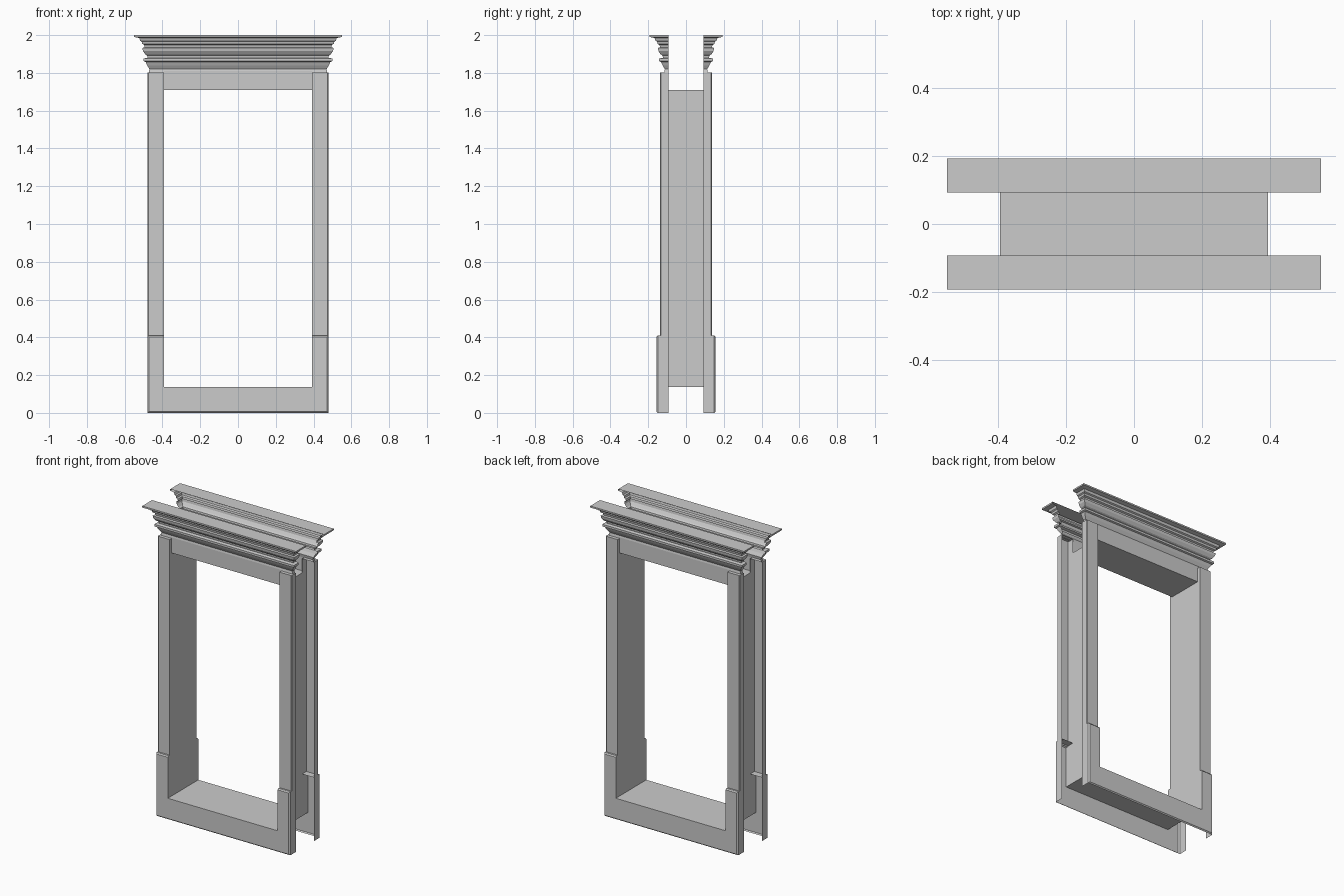
import bpy, bmesh

if "Cube" in bpy.data.objects:
    bpy.data.objects.remove(bpy.data.objects["Cube"])

BACK = 0.093           # plane where trim meets the lining
OUT, IN = 0.479, 0.393  # outer and inner half widths
SILL, HEAD = 0.138, 1.71


def make(name, rings, closed=False, skip=(), extra=(), mirror=(False, True)):
    """Skin a list of point rings; extra = additional polygons given as points."""
    bm = bmesh.new()
    rows = [[bm.verts.new(p) for p in r] for r in rings]
    n = len(rows[0])
    for k, (a, b) in enumerate(zip(rows, rows[1:])):
        for i in range(n if closed else n - 1):
            if (k, i) not in skip:
                j = (i + 1) % n
                bm.faces.new((a[i], a[j], b[j], b[i]))
    for poly in extra:
        bm.faces.new([bm.verts.new(p) for p in poly])
    bmesh.ops.remove_doubles(bm, verts=bm.verts, dist=1e-5)
    bmesh.ops.recalc_face_normals(bm, faces=bm.faces)
    me = bpy.data.meshes.new(name)
    bm.to_mesh(me)
    bm.free()
    ob = bpy.data.objects.new(name, me)
    bpy.context.collection.objects.link(ob)
    if any(mirror):
        m = ob.modifiers.new("mirror", 'MIRROR')
        m.use_axis = (mirror[0], mirror[1], False)
        m.use_mirror_merge = False
    return ob


# Reveal lining: open rectangular sleeve, facing the opening
rect = [(-IN, SILL), (IN, SILL), (IN, HEAD), (-IN, HEAD)]
lining = make("reveal_lining", [[(x, y, z) for x, z in rect] for y in (-BACK, BACK)],
              closed=True, mirror=(False, False))
lining.data.flip_normals()

# Side posts: U-section shells with a cap
sec = [(OUT, -BACK), (OUT, -0.132), (OUT - 0.005, -0.137), (IN, -0.137), (IN, -BACK)]
make("side_posts", [[(x, y, z) for x, y in sec] for z in (0.40, 1.803)],
     extra=[[(x, y, 1.803) for x, y in sec]], mirror=(True, True))

# Header board between the posts
make("header_board", [[(-IN, y, z), (IN, y, z)] for y, z in
                      ((-BACK, HEAD), (-0.118, HEAD), (-0.118, 1.81))])

# Stepped U-shaped base with chamfered outer edges, open behind and below
c = 0.007
TOP = 0.41


def base_ring(y, e):
    return [(-OUT + e, y, e), (OUT - e, y, e), (OUT - e, y, TOP - e), (IN, y, TOP - e),
            (IN, y, SILL), (-IN, y, SILL), (-IN, y, TOP - e), (-OUT + e, y, TOP - e)]


make("base_surround",
     [base_ring(-BACK, 0), base_ring(-0.156 + c, 0), base_ring(-0.156, c)],
     closed=True, skip={(0, 0)}, extra=[base_ring(-0.156, c)])

# Cornice: moulding profile (depth, height) wrapped round three sides
profile = [(0.116, 1.80), (0.112, 1.82), (0.124, 1.84), (0.132, 1.858), (0.142, 1.862),
           (0.142, 1.876), (0.122, 1.880), (0.124, 1.892), (0.134, 1.898), (0.146, 1.915),
           (0.149, 1.932), (0.137, 1.935), (0.140, 1.948), (0.150, 1.953), (0.153, 1.965),
           (0.161, 1.970), (0.166, 1.985), (0.193, 1.990), (0.193, 2.0)]
s = 0.357
rings = [[(-d - s, -BACK, z), (-d - s, -d, z), (d + s, -d, z), (d + s, -BACK, z)]
         for d, z in profile]
make("cornice", rings, extra=[rings[-1]])
